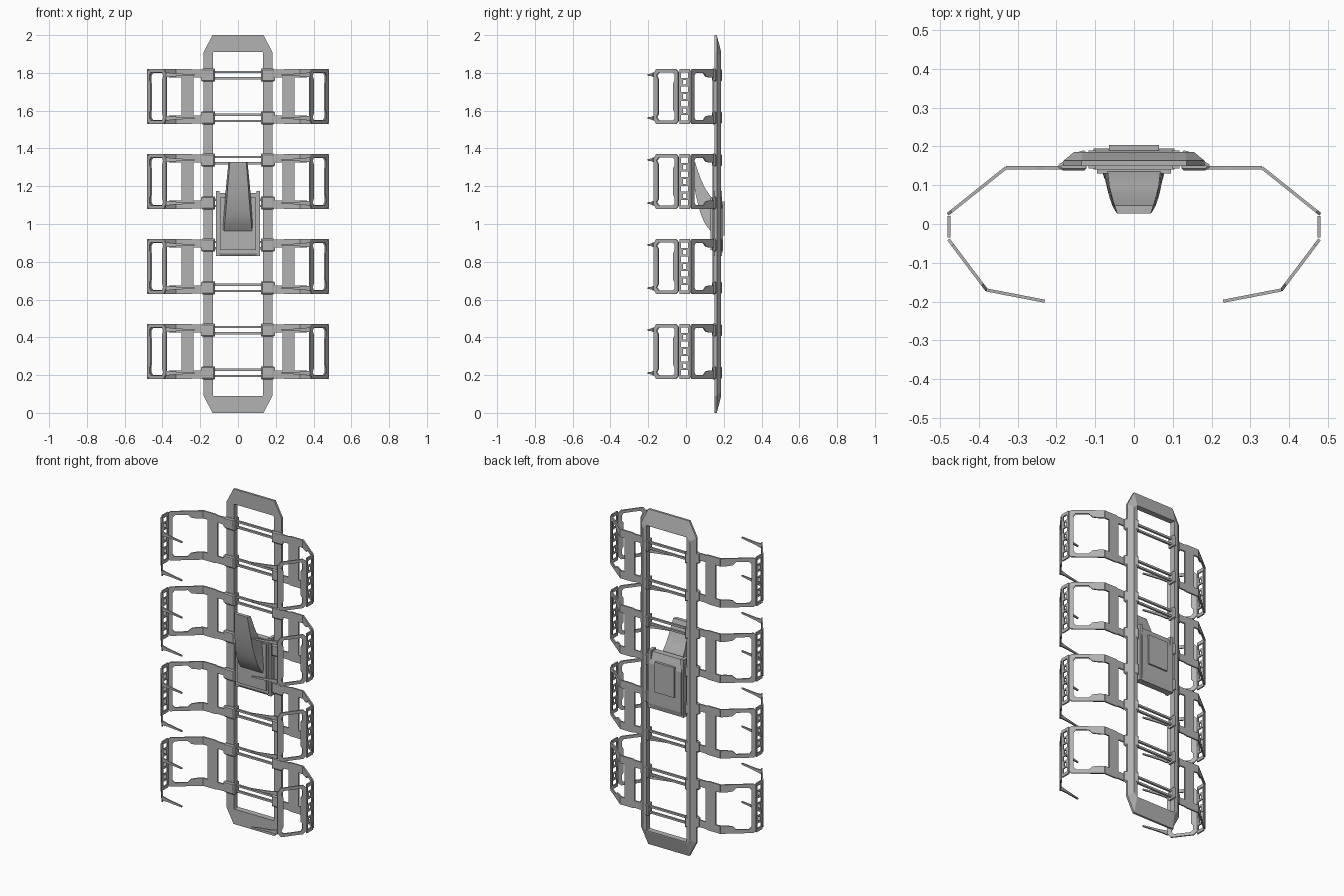
import bpy, bmesh
from mathutils import Vector

cube = bpy.data.objects.get("Cube")
if cube:
    bpy.data.objects.remove(cube, do_unlink=True)

grey = bpy.data.materials.new("plain_grey")
grey.use_nodes = True
colour = (0.45, 0.45, 0.45, 1)
grey.diffuse_color = colour
grey.node_tree.nodes["Principled BSDF"].inputs["Base Color"].default_value = colour


def finish(name, bm, mirror=False, solid=0, bevel=0):
    bmesh.ops.recalc_face_normals(bm, faces=bm.faces)
    mesh = bpy.data.meshes.new(name)
    bm.to_mesh(mesh)
    bm.free()
    obj = bpy.data.objects.new(name, mesh)
    bpy.context.collection.objects.link(obj)
    mesh.materials.append(grey)
    if solid:
        mod = obj.modifiers.new("thickness", "SOLIDIFY")
        mod.thickness, mod.offset = solid, 0
    if bevel:
        mod = obj.modifiers.new("bevel", "BEVEL")
        mod.width, mod.segments = bevel, 1
    if mirror:
        obj.modifiers.new("mirror", "MIRROR")
    return obj


def plate(name, loops, origin, u, v, thick, mirror=False, bevel=0):
    """Flat sheet with holes: the first loop is the outline."""
    bm = bmesh.new()
    for loop in loops:
        vs = [bm.verts.new(origin + u * a + v * b) for a, b in loop]
        for i, vert in enumerate(vs):
            bm.edges.new((vs[i - 1], vert))
    bmesh.ops.triangle_fill(bm, edges=bm.edges[:], use_beauty=True)
    return finish(name, bm, mirror, thick, bevel)


def loft(name, rings, caps=True, closed=False, mirror=False):
    bm = bmesh.new()
    rows = [[bm.verts.new(p) for p in ring] for ring in rings]
    pairs = list(zip(rows, rows[1:])) + ([(rows[-1], rows[0])] if closed else [])
    for a, b in pairs:
        for i in range(len(a)):
            bm.faces.new((a[i - 1], a[i], b[i], b[i - 1]))
    if caps and not closed:
        bm.faces.new(rows[0])
        bm.faces.new(rows[-1])
    return finish(name, bm, mirror)


def box(name, x0, x1, y0, y1, z0, z1, mirror=False):
    ring = [(x0, y0), (x1, y0), (x1, y1), (x0, y1)]
    return loft(name, [[(x, y, z) for x, y in ring] for z in (z0, z1)], mirror=mirror)


def mirrored(top):
    """Closes an upper outline with its reflection below the centre line."""
    return top + [(a, -b) for a, b in reversed(top)]


def rect(a0, a1, b0, b1):
    return [(a0, b0), (a1, b0), (a1, b1), (a0, b1)]


X, Y, Z = Vector((1, 0, 0)), Vector((0, 1, 0)), Vector((0, 0, 1))


# Long octagonal frame with chamfered back
def frame_ring(y, wide, tip, shoulder, height):
    quarter = [(wide, shoulder), (tip, height)]
    half = quarter + [(-x, z) for x, z in reversed(quarter)]
    return [(x, y, 1 + z) for x, z in half + [(-x, -z) for x, z in half]]


loft("main_frame", [
    frame_ring(0.15, 0.132, 0.13, 0.905, 0.91),
    frame_ring(0.15, 0.182, 0.135, 0.91, 1),
    frame_ring(0.163, 0.182, 0.135, 0.91, 1),
    frame_ring(0.185, 0.155, 0.133, 0.89, 0.915),
    frame_ring(0.185, 0.132, 0.13, 0.905, 0.91)], closed=True)

# Outline shapes for one folded arm: reach, height from its centre line
shoulder_shape = [mirrored([(0.235, 0.1), (0.17, 0.1), (0.17, 0.142), (0.235, 0.142),
                            (0.25, 0.146), (0.33, 0.146), (0.33, 0.1), (0.3, 0.1)])]
elbow_shape = [mirrored([(0.167, 0.11), (0.155, 0.124), (0.085, 0.124), (0.065, 0.105),
                         (0.03, 0.1), (0, 0.1), (0, 0.146), (0.18, 0.146), (0.192, 0.135)])]
grip_shape = [mirrored([(0, 0.13), (0.018, 0.146), (0.145, 0.146), (0.164, 0.12)]),
              mirrored([(0.032, 0.07), (0.022, 0.085), (0.022, 0.115), (0.032, 0.128),
                        (0.128, 0.128), (0.143, 0.11), (0.131, 0.09)])]
claw_shape = [[(0, 0.102), (0, 0.128), (0.045, 0.122), (0.153, 0.118),
               (0.153, 0.11), (0.045, 0.107)]]
link_shape = [rect(0, 0.055, -0.146, 0.146)]
for c in (-0.075, 0, 0.075):
    link_shape.append(rect(0.018, 0.037, c - 0.012, c + 0.012))
for c in (-0.112, -0.0375, 0.0375, 0.112):
    link_shape.append([(0.009, c - 0.015), (0.046, c - 0.015), (0.046, c + 0.015),
                       (0.009, c + 0.015)])

FOLDS = [("elbow_panel", elbow_shape, (0.33, 0.145), (0.48, 0.025)),
         ("link_panel", link_shape, (0.477, 0.02), (0.477, -0.035)),
         ("grip_loop", grip_shape, (0.478, -0.04), (0.38, -0.17)),
         ("upper_claw", claw_shape, (0.38, -0.17), (0.23, -0.199)),
         ("lower_claw", claw_shape, (0.38, -0.17), (0.23, -0.199))]
clamp_outline = [(0.122, 0.138), (0.19, 0.138), (0.2, 0.15), (0.135, 0.19), (0.122, 0.19)]

# Four pairs of arms, with clamps and cross rods
for n in range(4):
    mid = 0.325 + 0.45 * n
    tag = f"_{n + 1}"
    plate("shoulder_panel" + tag, shoulder_shape, Vector((0, 0.145, mid)), X, Z, 0.009, True)
    for name, shape, start, end in FOLDS:
        a, b = Vector((*start, mid)), Vector((*end, mid))
        up = -Z if name == "lower_claw" else Z
        plate(name + tag, shape, a, (b - a).normalized(), up, 0.008, True)
    for side, label in ((1, "upper"), (-1, "lower")):
        z = mid + side * 0.113
        plate(f"{label}_clamp" + tag, [clamp_outline], Vector((0, 0, z)), X, Y, 0.068, True, 0.007)
        for dz in (-0.017, 0.017):
            box(f"{label}_rod" + tag, -0.13, 0.13, 0.158, 0.17,
                z + dz - 0.006, z + dz + 0.006)

# Central housing
side = [(0.14, 0.845), (0.15, 0.83), (0.188, 0.83), (0.195, 0.86), (0.195, 1.1),
        (0.175, 1.165), (0.14, 1.165)]
loft("housing", [[(x, y, z) for y, z in side] for x in (-0.105, 0.105)])
box("housing_cheek", 0.098, 0.117, 0.143, 0.19, 0.83, 1.175, True)
box("housing_back_panel", -0.065, 0.065, 0.19, 0.204, 0.94, 1.12)
box("housing_front_plate", -0.095, 0.095, 0.13, 0.145, 0.862, 1.14)

# Curved horn sweeping forward: height, front, back, half width
sections = [(0.96, 0.132, 0.145, 0.086), (1, 0.102, 0.145, 0.082),
            (1.04, 0.083, 0.145, 0.078), (1.09, 0.067, 0.145, 0.073),
            (1.14, 0.055, 0.135, 0.068), (1.19, 0.045, 0.1, 0.064),
            (1.24, 0.038, 0.078, 0.059), (1.29, 0.031, 0.06, 0.054),
            (1.328, 0.027, 0.048, 0.05)]
horn = loft("horn", [[(-w * 0.86, f, z), (w * 0.86, f, z), (w, b, z), (-w, b, z)]
                     for z, f, b, w in sections])
bpy.ops.object.select_all(action="DESELECT")
horn.select_set(True)
bpy.context.view_layer.objects.active = horn
bpy.ops.object.shade_smooth_by_angle()
